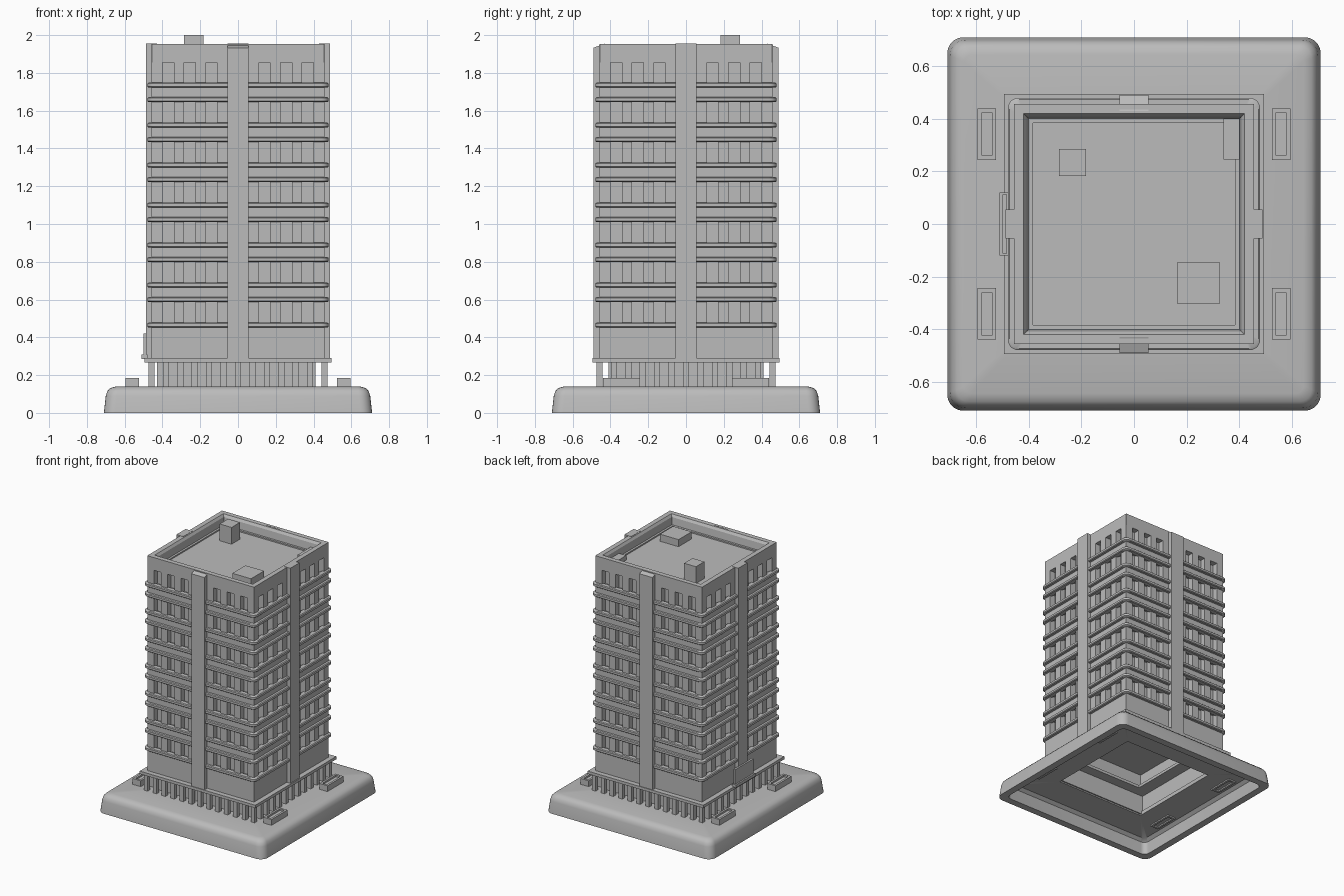
import bpy, bmesh, math
from mathutils import Vector

if "Cube" in bpy.data.objects:
    bpy.data.objects.remove(bpy.data.objects["Cube"])

grey = bpy.data.materials.new("concrete grey")
grey.diffuse_color = (0.5, 0.5, 0.5, 1)
grey.use_nodes = True
grey.node_tree.nodes["Principled BSDF"].inputs["Base Color"].default_value = grey.diffuse_color


def finish(name, bm, smooth=False):
    bmesh.ops.recalc_face_normals(bm, faces=bm.faces)
    me = bpy.data.meshes.new(name)
    bm.to_mesh(me)
    bm.free()
    ob = bpy.data.objects.new(name, me)
    bpy.context.collection.objects.link(ob)
    me.materials.append(grey)
    if smooth:
        bpy.ops.object.select_all(action='DESELECT')
        ob.select_set(True)
        bpy.context.view_layer.objects.active = ob
        bpy.ops.object.shade_smooth_by_angle(angle=math.radians(35))
    return ob


def add_box(bm, x0, x1, y0, y1, z0, z1):
    vs = bmesh.ops.create_cube(bm, size=1)['verts']
    for v in vs:
        v.co = Vector((x0 if v.co.x < 0 else x1, y0 if v.co.y < 0 else y1,
                       z0 if v.co.z < 0 else z1))
    return vs


def box(name, *d):
    bm = bmesh.new()
    add_box(bm, *d)
    return finish(name, bm)


def rounded_square(h, r, z, seg):
    pts = []
    for k in range(4):
        cx, cy = [(1, 1), (-1, 1), (-1, -1), (1, -1)][k]
        for i in range(seg + 1):
            a = math.pi / 2 * (k + i / seg)
            pts.append(((h - r) * cx + r * math.cos(a), (h - r) * cy + r * math.sin(a), z))
    return pts


def add_ring(bm, profile, seg=5):
    """Closed (half width, z, corner radius) section carried round a square."""
    rows = [[bm.verts.new(p) for p in rounded_square(h, r, z, seg)] for h, z, r in profile]
    n = len(rows[0])
    for i, a in enumerate(rows):
        b = rows[(i + 1) % len(rows)]
        for j in range(n):
            bm.faces.new((a[j], a[(j + 1) % n], b[(j + 1) % n], b[j]))


def add_square_ring(bm, outer, inner, z0, z1):
    for s in (-1, 1):
        lo, hi = sorted((s * inner, s * outer))
        add_box(bm, -outer, outer, lo, hi, z0, z1)
        add_box(bm, lo, hi, -inner, inner, z0, z1)


# rounded plinth, hollow underneath
bm = bmesh.new()
add_ring(bm, [(.71, 0, .06), (.70, .09, .06), (.692, .115, .055), (.675, .132, .045),
              (.645, .14, .03), (.38, .14, .002), (.38, .11, .002), (.62, .11, .03),
              (.645, .09, .04), (.655, 0, .04)], 6)
finish("plinth", bm, True)

# planters
for sx in (-1, 1):
    for sy in (-1, 1):
        bm = bmesh.new()
        x, y, w, l, t = sx * .56, sy * .342, .035, .098, .016
        for s in (-1, 1):
            a, b = sorted((s * w, s * (w - t)))
            add_box(bm, x + a, x + b, y - l, y + l, .10, .185)
            a, b = sorted((s * l, s * (l - t)))
            add_box(bm, x - w + t, x + w - t, y + a, y + b, .10, .185)
        add_box(bm, x - w + t, x + w - t, y - l + t, y + l - t, .15, .172)
        finish("planter", bm)

# recessed lobby walls, open below
bm = bmesh.new()
for x0, x1, y0, y1 in ((-.43, -.39, -.41, .41), (.37, .41, -.41, .41),
                       (-.39, .37, .37, .41), (-.39, .37, -.41, -.37)):
    add_box(bm, x0, x1, y0, y1, .12, .275)
finish("lobby_walls", bm)

# ground floor colonnade
bm = bmesh.new()
N, R, W = 13, .458, .016
for i in range(N):
    p = -R + 2 * R * i / (N - 1)
    for s in (-1, 1):
        add_box(bm, p - W, p + W, s * R - W, s * R + W, .12, .275)
        if 0 < i < N - 1:
            add_box(bm, s * R - W, s * R + W, p - W, p + W, .12, .275)
finish("colonnade", bm)

# slab over the colonnade
bm = bmesh.new()
add_square_ring(bm, .495, .29, .268, .29)
finish("first_floor_slab", bm)

# inner wall behind the windows and closing floor
bm = bmesh.new()
add_square_ring(bm, .412, .385, .285, 1.88)
add_box(bm, -.385, .385, -.385, .385, .45, .47)
finish("window_wall", bm)

# facade: base wall, spandrels and piers around three windows per half side
PITCH, SILL = .2117, .465
WALL, BACK = .457, .40
bm = bmesh.new()
add_square_ring(bm, WALL, BACK, .285, SILL)
piers = [(.0, .11), (.17, .225), (.285, .34), (.40, WALL)]
for k in range(7):
    z0 = SILL + k * PITCH
    z1 = z0 + .135 if k < 6 else 1.855
    if k < 6:
        add_square_ring(bm, WALL, BACK, z1, z0 + PITCH)
    for s in (-1, 1):
        d0, d1 = sorted((s * BACK, s * WALL))
        for m in (-1, 1):
            for a, b in piers:
                a, b = sorted((m * a, m * b))
                add_box(bm, a, b, d0, d1, z0, z1)
                if abs(a) < .39 and abs(b) < .39:
                    add_box(bm, d0, d1, a, b, z0, z1)
finish("facade", bm)

# parapet with a sloping inner face
bm = bmesh.new()
add_ring(bm, [(WALL, 1.855, .001), (WALL, 1.953, .001), (.42, 1.953, .001),
              (.408, 1.935, .001), (.40, 1.87, .001), (.40, 1.855, .001)], 1)
finish("parapet", bm)

# projecting bands above and below each spandrel
bm = bmesh.new()
levels = [SILL + k * PITCH for k in range(7)] + [SILL + .135 + k * PITCH for k in range(6)]
for z in levels:
    add_ring(bm, [(.44, z - .013, .02), (.474, z - .013, .038), (.48, z - .008, .04),
                  (.48, z + .008, .04), (.474, z + .013, .038), (.44, z + .013, .02)])
finish("balcony_bands", bm, True)

# full height pilasters, chamfered on front and back
for s, name in ((-1, "front_pilaster"), (1, "back_pilaster")):
    bm = bmesh.new()
    a, b = sorted((s * .43, s * .49))
    for v in add_box(bm, -.056, .056, a, b, .285, 1.955):
        if abs(v.co.y) > .48 and v.co.z > 1:
            v.co.z = 1.933
    finish(name, bm)
for s, name in ((-1, "left_pilaster"), (1, "right_pilaster")):
    a, b = sorted((s * .43, s * .488))
    box(name, a, b, -.056, .056, .285, 1.955)

# roof deck and plant boxes
box("roof_deck", -.41, .41, -.41, .41, 1.85, 1.87)
box("stair_head", -.285, -.183, .183, .285, 1.86, 2.0)
box("vent_box", .165, .325, -.305, -.145, 1.86, 1.925)
box("roof_hatch", .34, .402, .245, .402, 1.86, 1.905)

# blank entrance panel on its ledge
box("entrance_panel", -.5, -.484, -.113, .113, .30, .42)
box("entrance_ledge", -.512, -.48, -.12, .12, .285, .308)
